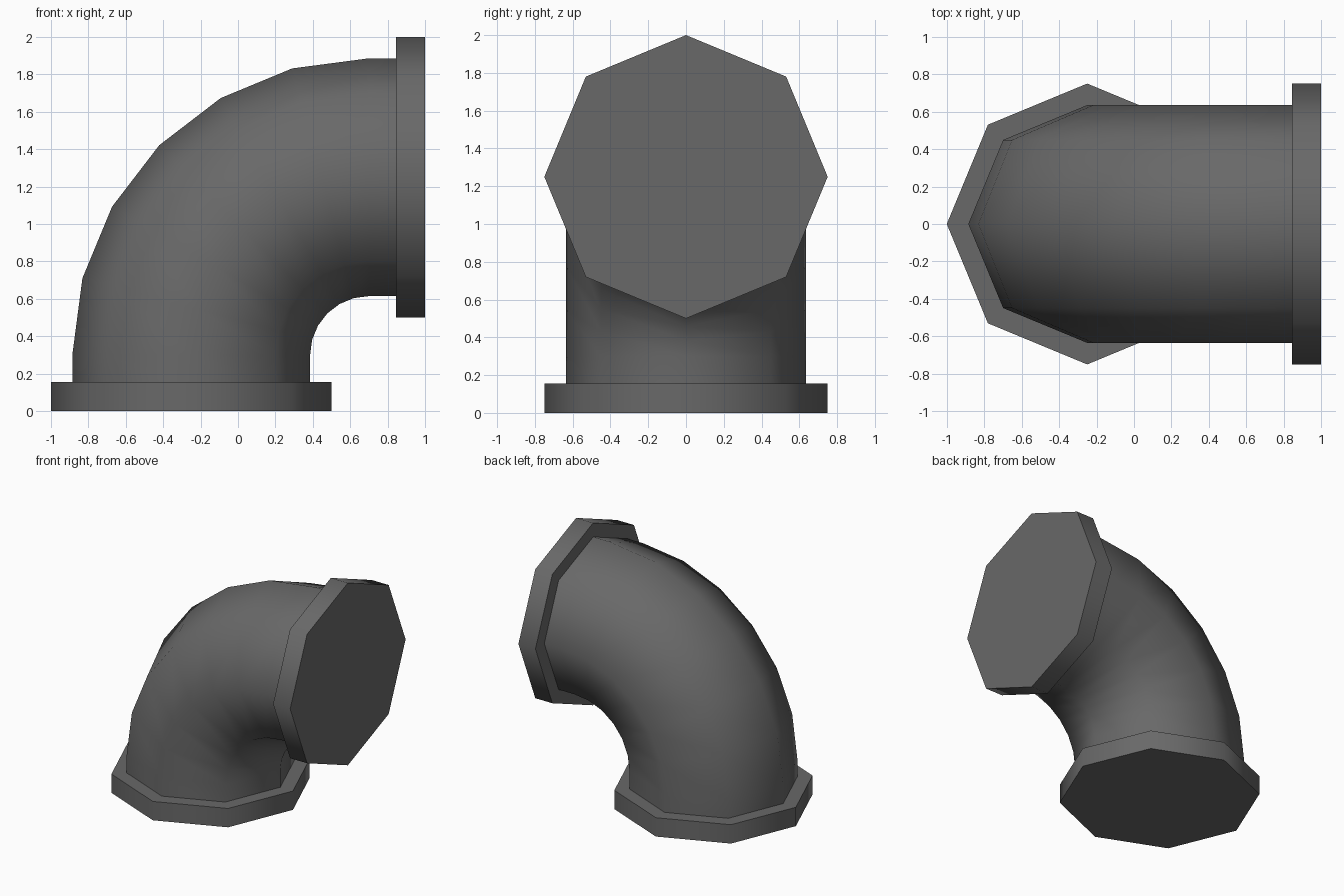
import bpy, bmesh, math
from mathutils import Vector

if "Cube" in bpy.data.objects:
    bpy.data.objects.remove(bpy.data.objects["Cube"])

SIDES = 8
BEND = Vector((0.7, 0, 0.3))   # centre of the elbow bend
BEND_R = 0.95                  # bend radius of the pipe axis

grey = bpy.data.materials.new("dark grey metal")
grey.diffuse_color = (0.14, 0.14, 0.14, 1)
grey.use_nodes = True
grey.node_tree.nodes["Principled BSDF"].inputs["Base Color"].default_value = grey.diffuse_color


def sweep(name, stations):
    """Skin octagonal rings; each station is (centre, outward direction, radius)."""
    bm = bmesh.new()
    rings = []
    for centre, out, radius in stations:
        ring = []
        for i in range(SIDES):
            a = 2 * math.pi * i / SIDES
            offset = out * math.cos(a) + Vector((0, 1, 0)) * math.sin(a)
            ring.append(bm.verts.new(centre + offset * radius))
        rings.append(ring)
    for r0, r1 in zip(rings, rings[1:]):
        for i in range(SIDES):
            j = (i + 1) % SIDES
            bm.faces.new((r0[i], r0[j], r1[j], r1[i]))
    bm.faces.new(rings[0])
    bm.faces.new(rings[-1])
    bmesh.ops.recalc_face_normals(bm, faces=bm.faces)
    mesh = bpy.data.meshes.new(name)
    bm.to_mesh(mesh)
    bm.free()
    mesh.materials.append(grey)
    obj = bpy.data.objects.new(name, mesh)
    bpy.context.collection.objects.link(obj)
    bpy.ops.object.select_all(action='DESELECT')
    obj.select_set(True)
    bpy.context.view_layer.objects.active = obj
    bpy.ops.object.shade_smooth_by_angle(angle=math.radians(60))
    return obj


LEFT, UP = Vector((-1, 0, 0)), Vector((0, 0, 1))

# Curved pipe: short straight, six 15 degree bends, short straight
path = [(Vector((-0.25, 0, 0.1)), LEFT, 0.635)]
for k in range(7):
    t = math.radians(15 * k)
    out = Vector((-math.cos(t), 0, math.sin(t)))
    path.append((BEND + out * BEND_R, out, 0.635))
path.append((Vector((0.9, 0, 1.25)), UP, 0.635))
sweep("elbow_pipe", path)

# Flanges at both ends
sweep("base_flange", [(Vector((-0.25, 0, z)), LEFT, 0.75) for z in (0, 0.155)])
sweep("outlet_flange", [(Vector((x, 0, 1.25)), UP, 0.75) for x in (0.845, 1)])
